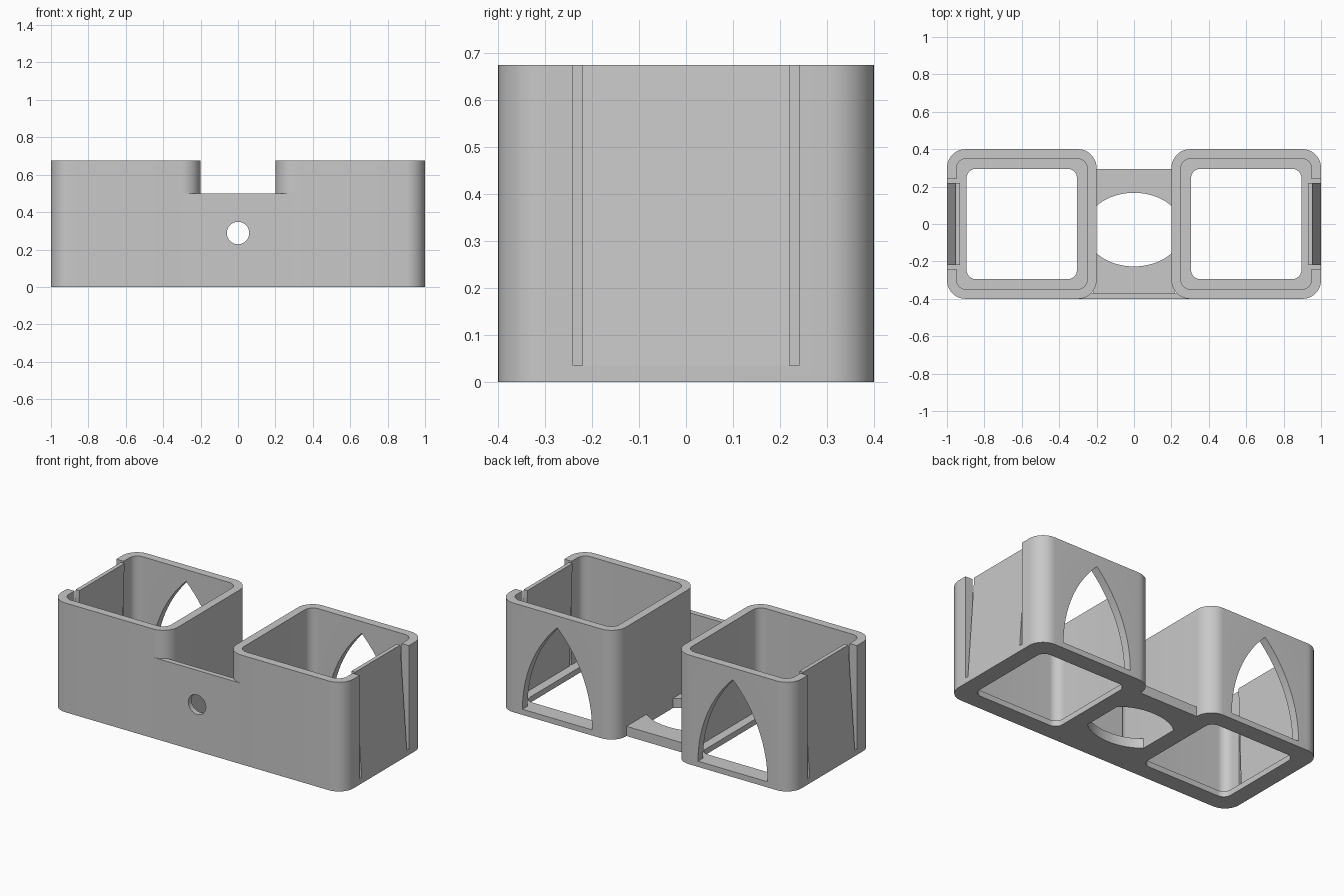
import bpy, bmesh
from math import pi, sin, cos, asin

cube = bpy.data.objects.get("Cube")
if cube:
    bpy.data.objects.remove(cube, do_unlink=True)

GREY = (0.58, 0.58, 0.58, 1)
mat = bpy.data.materials.new("grey_plastic")
mat.use_nodes = True
mat.diffuse_color = GREY
mat.node_tree.nodes["Principled BSDF"].inputs["Base Color"].default_value = GREY

HEIGHT, FLOOR, CUP_X = 0.675, 0.035, 0.6


def prism(name, outline, lo, hi, axis="z"):
    """Extrude a 2D outline along z (outline in x, y) or y (outline in x, z)."""
    place = (lambda a, b, c: (a, b, c)) if axis == "z" else (lambda a, b, c: (a, c, b))
    bm = bmesh.new()
    rings = [[bm.verts.new(place(a, b, c)) for a, b in outline] for c in (lo, hi)]
    bm.faces.new(rings[0])
    bm.faces.new(rings[1])
    n = len(outline)
    for i in range(n):
        j = (i + 1) % n
        bm.faces.new((rings[0][i], rings[0][j], rings[1][j], rings[1][i]))
    bmesh.ops.recalc_face_normals(bm, faces=bm.faces)
    mesh = bpy.data.meshes.new(name)
    bm.to_mesh(mesh)
    bm.free()
    mesh.materials.append(mat)
    ob = bpy.data.objects.new(name, mesh)
    bpy.context.collection.objects.link(ob)
    return ob


def rect(x0, x1, y0, y1):
    return [(x0, y0), (x1, y0), (x1, y1), (x0, y1)]


def rounded_square(cx, half, r, steps=12):
    pts = []
    for q, (sx, sy) in enumerate(((1, 1), (-1, 1), (-1, -1), (1, -1))):
        for i in range(steps + 1):
            a = (q + i / steps) * pi / 2
            pts.append((cx + sx * (half - r) + r * cos(a), sy * (half - r) + r * sin(a)))
    return pts


def ellipse(cx, cy, rx, ry, n=64):
    return [(cx + rx * cos(2 * pi * i / n), cy + ry * sin(2 * pi * i / n)) for i in range(n)]


def pointed_arch(cx, half, z0, rise, steps=16):
    r = (half ** 2 + rise ** 2) / (2 * half)
    top = asin(rise / r)
    arc = [(half - r + r * cos(top * i / steps), z0 + r * sin(top * i / steps))
           for i in range(steps + 1)]
    return [(cx + x, z) for x, z in arc] + [(cx - x, z) for x, z in arc[-2::-1]]


def cut(ob, *cutters):
    for c in cutters:
        c.hide_render = True
        mod = ob.modifiers.new("cut", "BOOLEAN")
        mod.operation, mod.solver, mod.object = "DIFFERENCE", "EXACT", c
    bpy.context.view_layer.update()
    done = ob.evaluated_get(bpy.context.evaluated_depsgraph_get())
    mesh = bpy.data.meshes.new_from_object(done)
    ob.modifiers.clear()
    ob.data = mesh
    for c in cutters:
        bpy.data.objects.remove(c, do_unlink=True)
    return ob


parts = []
for side, s in (("left", 1), ("right", -1)):
    cx = s * CUP_X
    # Square cup: cavity, floor opening, rear arch window and side clip gap
    cup = prism(side + "_cup", rounded_square(cx, 0.4, 0.1), 0, HEIGHT)
    cut(cup,
        prism("cavity", rounded_square(cx, 0.35, 0.055), FLOOR, 1),
        prism("floor_opening", rounded_square(cx, 0.295, 0.05), -0.1, 0.1),
        prism("arch_window", pointed_arch(cx, 0.238, FLOOR, 0.567), 0.3, 0.5, "y"),
        prism("clip_gap", rect(s * 0.9, s * 1.1, -0.24, 0.24), FLOOR, 1))
    # Flexible clip leaning inward at the top
    clip = prism(side + "_clip",
                 [(s * 0.95, FLOOR), (s, FLOOR), (s * 0.955, HEIGHT), (s * 0.93, HEIGHT)],
                 -0.22, 0.22, "y")
    parts += [cup, clip]

# Bridge floor with an oval opening between the cups
bridge = prism("bridge_floor", rect(-0.22, 0.22, -0.385, 0.295), 0, 0.06)
parts.append(cut(bridge, prism("oval", ellipse(0, -0.03, 0.262, 0.197), -0.1, 0.2)))

# Front wall joining the cups, with a round screw hole
wall = prism("front_wall", rect(-0.3, 0.3, 0, 0.5), -0.4, -0.368, "y")
parts.append(cut(wall, prism("screw_hole", ellipse(0, 0.288, 0.06, 0.06, 32), -0.5, -0.3, "y")))

bpy.ops.object.select_all(action="DESELECT")
for ob in parts:
    ob.select_set(True)
bpy.context.view_layer.objects.active = parts[0]
bpy.ops.object.shade_smooth_by_angle(angle=0.6)
